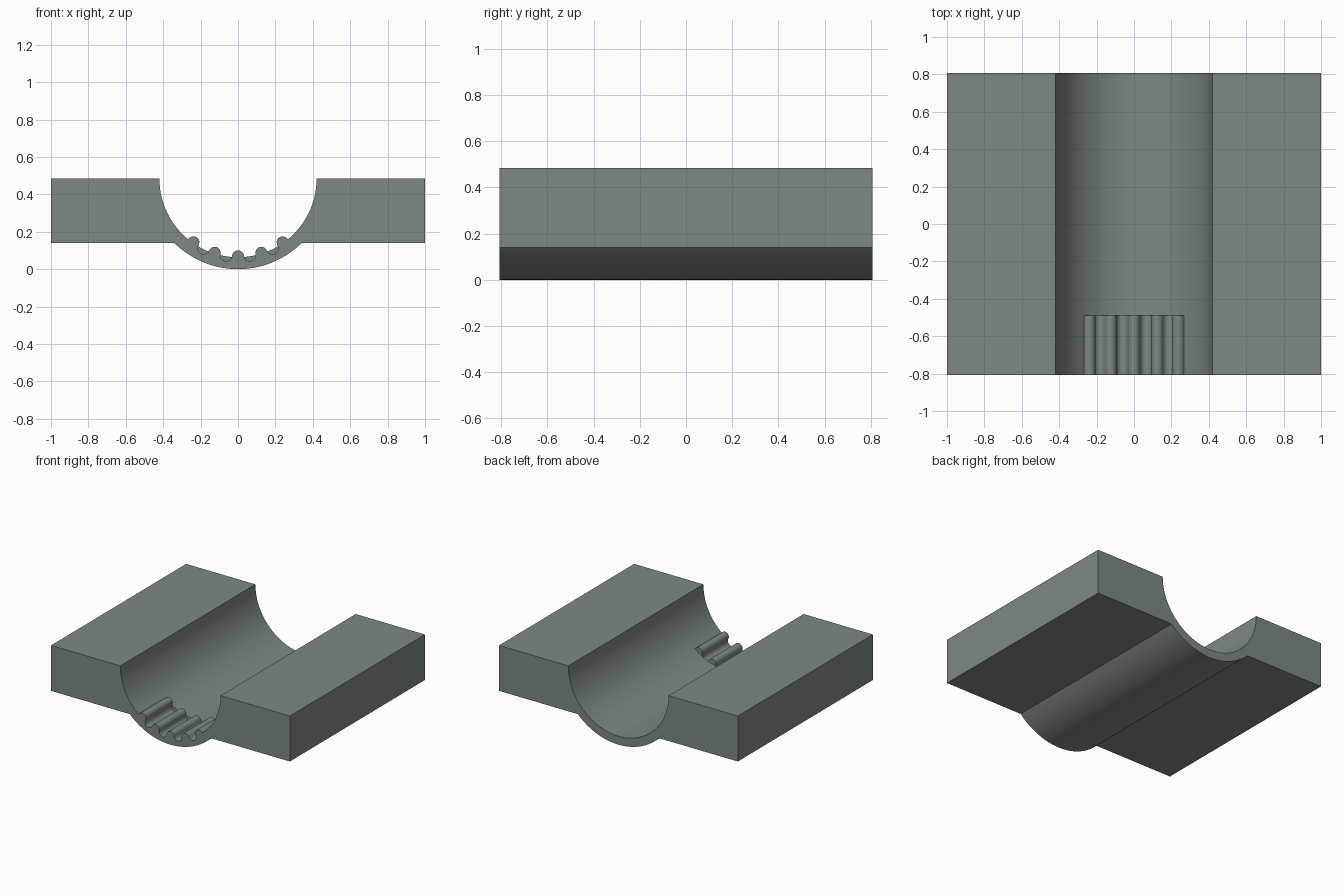
import bpy, bmesh
from math import sin, cos, pi, radians

if "Cube" in bpy.data.objects:
    bpy.data.objects.remove(bpy.data.objects["Cube"])

TOP, SLAB_BOTTOM = 0.484, 0.14     # slab heights; bore axis lies on the top plane
BORE, SHELL = 0.42, 0.484          # inner and outer trough radii
TOOTH_RING, TOOTH_R = 0.415, 0.0315
HALF_PITCH = radians(8.75)
FRONT, TOOTH_END, BACK = -0.808, -0.49, 0.808

grey = bpy.data.materials.new("slate grey")
grey.diffuse_color = (0.205, 0.242, 0.242, 1)
grey.use_nodes = True
grey.node_tree.nodes["Principled BSDF"].inputs["Base Color"].default_value = grey.diffuse_color


def polar(radius, angle):
    """Point around the bore axis; angle is measured from straight down."""
    return (radius * sin(angle), TOP - radius * cos(angle))


def arc(radius, a0, a1, n):
    return [polar(radius, a0 + (a1 - a0) * i / n) for i in range(n + 1)]


def tooth_wave():
    """Five round crests and four round valleys, from right to left."""
    pts = []
    for k in range(4, -5, -1):
        a = k * HALF_PITCH
        cx, cz = polar(TOOTH_RING, a)
        side = 1 if k % 2 == 0 else -1
        for i in range(13):
            b = pi * i / 12
            u, v = TOOTH_R * cos(b), TOOTH_R * sin(b) * side
            p = (cx + u * cos(a) - v * sin(a), cz + u * sin(a) + v * cos(a))
            if pts and i == 0:
                # share one joint between neighbouring arcs
                pts[-1] = ((pts[-1][0] + p[0]) / 2, (pts[-1][1] + p[1]) / 2)
            else:
                pts.append(p)
    return pts


def prism(name, profile, y0, y1):
    bm = bmesh.new()
    face = bm.faces.new([bm.verts.new((x, y0, z)) for x, z in profile])
    geo = bmesh.ops.extrude_face_region(bm, geom=[face])["geom"]
    bmesh.ops.translate(bm, vec=(0, y1 - y0, 0),
                        verts=[g for g in geo if isinstance(g, bmesh.types.BMVert)])
    bmesh.ops.recalc_face_normals(bm, faces=bm.faces)
    mesh = bpy.data.meshes.new(name)
    bm.to_mesh(mesh)
    bm.free()
    mesh.materials.append(grey)
    obj = bpy.data.objects.new(name, mesh)
    bpy.context.collection.objects.link(obj)
    return obj


# Outline below the trough: left slab, round belly, right slab
belly = math_angle = None
from math import acos
belly = acos((TOP - SLAB_BOTTOM) / SHELL)
under = ([(-1, TOP), (-1, SLAB_BOTTOM)] + arc(SHELL, -belly, belly, 28)
         + [(1, SLAB_BOTTOM), (1, TOP)])
plain_bore = arc(BORE, pi / 2, -pi / 2, 64)
edge = radians(39.4)
toothed_bore = (arc(BORE, pi / 2, edge, 18) + tooth_wave()
                + arc(BORE, -edge, -pi / 2, 18))

# Trough block, with the toothed front section joined on
block = prism("trough_block", under + plain_bore, TOOTH_END, BACK)
teeth = prism("toothed_section", under + toothed_bore, FRONT, TOOTH_END)
teeth.hide_render = True
mod = block.modifiers.new("join", 'BOOLEAN')
mod.operation, mod.solver, mod.object = 'UNION', 'EXACT', teeth
bpy.context.view_layer.objects.active = block
block.select_set(True)
bpy.ops.object.modifier_apply(modifier="join")
bpy.data.objects.remove(teeth)

# Merge the flat faces across the joint
bm = bmesh.new()
bm.from_mesh(block.data)
bmesh.ops.dissolve_limit(bm, angle_limit=radians(0.3), verts=bm.verts, edges=bm.edges)
bm.to_mesh(block.data)
bm.free()
bpy.ops.object.shade_smooth_by_angle(angle=radians(30))
